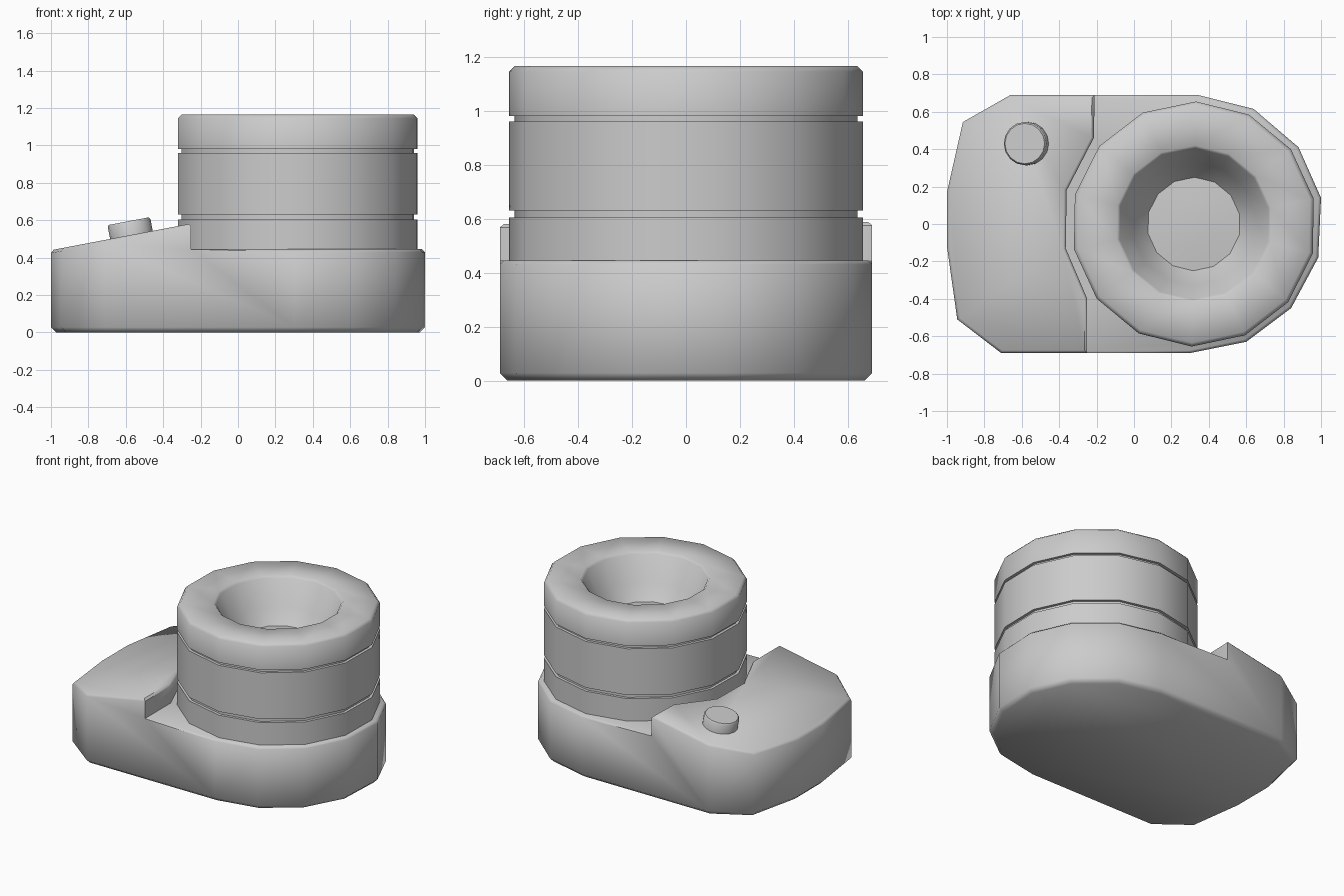
import bpy, bmesh, math
from mathutils import Matrix

cube = bpy.data.objects.get("Cube")
if cube:
    bpy.data.objects.remove(cube)

grey = bpy.data.materials.new("plain_grey")
grey.use_nodes = True
grey.diffuse_color = (0.6, 0.6, 0.6, 1)
grey.node_tree.nodes["Principled BSDF"].inputs["Base Color"].default_value = (0.6, 0.6, 0.6, 1)


def finish(bm, name, angle):
    bmesh.ops.recalc_face_normals(bm, faces=bm.faces)
    mesh = bpy.data.meshes.new(name)
    bm.to_mesh(mesh)
    bm.free()
    mesh.materials.append(grey)
    obj = bpy.data.objects.new(name, mesh)
    bpy.context.collection.objects.link(obj)
    bpy.ops.object.select_all(action='DESELECT')
    obj.select_set(True)
    bpy.context.view_layer.objects.active = obj
    bpy.ops.object.shade_smooth_by_angle(angle=math.radians(angle))
    return obj


def lathe(name, profile, sides, start, matrix, angle=40):
    """Turn (radius, height) points around z; radius 0 closes to a point."""
    bm = bmesh.new()
    rings = []
    for r, z in profile:
        if r == 0:
            rings.append([bm.verts.new((0, 0, z))] * sides)
            continue
        turns = [math.radians(start) + math.tau * i / sides for i in range(sides)]
        rings.append([bm.verts.new((r * math.cos(a), r * math.sin(a), z)) for a in turns])
    for a, b in zip(rings, rings[1:]):
        for i in range(sides):
            j = (i + 1) % sides
            bm.faces.new(list(dict.fromkeys((a[i], a[j], b[j], b[i]))))
    bm.transform(matrix)
    return finish(bm, name, angle)


# Body: a low deck around the barrel and a sloping grip with a step between
DECK = 0.445
SLOPE = 0.19


def grip_height(x):
    return 0.44 + SLOPE * (x + 1)


grip = [(-0.21, 0.69), (-0.66, 0.69), (-0.915, 0.545), (-1, 0.17),
        (-1, -0.12), (-0.945, -0.51), (-0.71, -0.69), (-0.25, -0.69)]
nose = [(0.30, -0.69), (0.60, -0.63), (0.84, -0.45), (0.985, -0.18),
        (1, 0.14), (0.88, 0.41), (0.64, 0.615), (0.34, 0.69)]
step = [(-0.25, -0.40), (-0.365, -0.13), (-0.36, 0.18), (-0.215, 0.46)]

bm = bmesh.new()
outline = grip[1:-1] + nose
low = [bm.verts.new((x, y, 0)) for x, y in outline]
grip_top = [bm.verts.new((x, y, grip_height(x))) for x, y in grip]
step_top = [bm.verts.new((x, y, grip_height(x))) for x, y in step]
nose_top = [bm.verts.new((x, y, DECK)) for x, y in nose]
step_low = [bm.verts.new((x, y, DECK)) for x, y in [grip[-1]] + step + [grip[0]]]
ridge = [grip_top[-1]] + step_top + [grip_top[0]]

bottom = bm.faces.new(low)
tops = [bm.faces.new(grip_top + step_top),
        bm.faces.new(nose_top + step_low[::-1])]
for i in range(len(step_low) - 1):
    bm.faces.new((step_low[i], step_low[i + 1], ridge[i + 1], ridge[i]))
g = len(grip) - 2
for i in range(g - 1):
    bm.faces.new((low[i], low[i + 1], grip_top[i + 2], grip_top[i + 1]))
for i in range(len(nose) - 1):
    bm.faces.new((low[g + i], low[g + i + 1], nose_top[i + 1], nose_top[i]))
# Side walls that carry the ends of the step
bm.faces.new((low[g - 1], low[g], nose_top[0], step_low[0], grip_top[-1], grip_top[-2]))
bm.faces.new((low[-1], low[0], grip_top[1], grip_top[0], step_low[-1], nose_top[-1]))
bmesh.ops.recalc_face_normals(bm, faces=bm.faces)

# Chamfer the bottom rim, then the upper rims
bmesh.ops.bevel(bm, geom=list(bottom.edges), offset=0.028, segments=1,
                affect='EDGES', clamp_overlap=True)
hollow = set(step_low)
rims = [e for t in tops for e in t.edges if not (set(e.verts) <= hollow)]
bmesh.ops.bevel(bm, geom=rims, offset=0.015, segments=1,
                affect='EDGES', clamp_overlap=True)
finish(bm, "body", 50)

# Barrel with two grooves and a hollow funnel in the top
wide, groove = 0.655, 0.635
barrel = [(0, 0.42), (wide, 0.42)]
for z0, z1 in ((0.605, 0.63), (0.96, 0.98)):
    barrel += [(wide, z0), (groove, z0), (groove, z1), (wide, z1)]
barrel += [(wide, 1.145), (0.635, 1.165), (0.42, 1.165), (0.405, 1.15),
           (0.33, 0.98), (0.25, 0.88), (0.13, 0.89), (0, 0.895)]
lathe("barrel", barrel, 14, 89, Matrix.Translation((0.32, 0, 0)), 50)

# Button standing square to the sloping grip
tilt = Matrix.Rotation(-math.atan(SLOPE), 4, 'Y')
button = [(0, -0.03), (0.116, -0.03), (0.116, 0.065), (0.108, 0.075), (0, 0.075)]
lathe("shutter_button", button, 16, 0,
      Matrix.Translation((-0.57, 0.43, grip_height(-0.57))) @ tilt)
